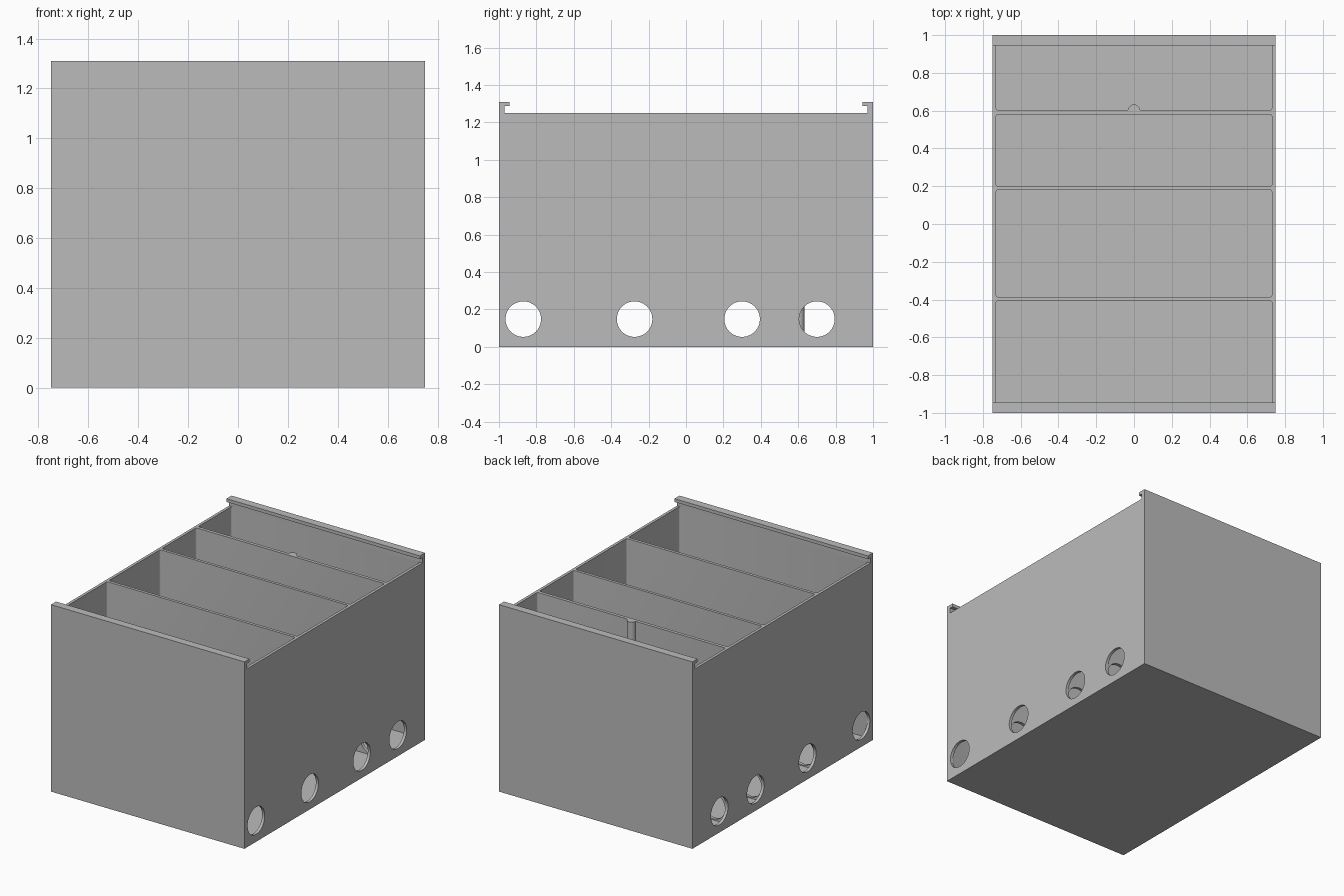
import bpy, bmesh, math
from mathutils import Matrix, Vector

old = bpy.data.objects.get("Cube")
if old:
    bpy.data.objects.remove(old, do_unlink=True)

# Single plain grey material
GREY = (0.5, 0.5, 0.5, 1.0)
grey = bpy.data.materials.new("plain grey")
grey.use_nodes = True
grey.diffuse_color = GREY
grey.node_tree.nodes["Principled BSDF"].inputs["Base Color"].default_value = GREY

W, D = 0.75, 1.0            # half width, half depth
BODY, TOP = 1.25, 1.31      # body height, rail height
WALL, END, FLOOR = 0.02, 0.03, 0.02
DIVIDERS = [(-0.407, -0.386), (0.18, 0.20), (0.58, 0.603)]
HOLES = [-0.87, -0.275, 0.30, 0.70]


def finish(name, bm):
    bmesh.ops.recalc_face_normals(bm, faces=bm.faces[:])
    mesh = bpy.data.meshes.new(name)
    bm.to_mesh(mesh)
    bm.free()
    mesh.materials.append(grey)
    ob = bpy.data.objects.new(name, mesh)
    bpy.context.collection.objects.link(ob)
    return ob


def box(name, lo, hi, corner=0.0):
    lo, hi = Vector(lo), Vector(hi)
    bm = bmesh.new()
    bmesh.ops.create_cube(bm, size=1)
    bmesh.ops.scale(bm, vec=hi - lo, verts=bm.verts)
    bmesh.ops.translate(bm, vec=(lo + hi) / 2, verts=bm.verts)
    if corner:
        upright = [e for e in bm.edges
                   if abs(e.verts[0].co.z - e.verts[1].co.z) > 0.1]
        bmesh.ops.bevel(bm, geom=upright, offset=corner, segments=3,
                        profile=0.5, affect='EDGES')
    return finish(name, bm)


def cylinder(name, centre, radius, length, axis):
    turn = Matrix.Rotation(math.pi / 2, 4, 'Y' if axis == 'X' else 'X')
    bm = bmesh.new()
    bmesh.ops.create_cone(bm, cap_ends=True, segments=48, radius1=radius,
                          radius2=radius, depth=length,
                          matrix=Matrix.Translation(centre) @ turn)
    return finish(name, bm)


def extrude(name, points, direction):
    bm = bmesh.new()
    face = bm.faces.new([bm.verts.new(p) for p in points])
    out = bmesh.ops.extrude_face_region(bm, geom=[face])["geom"]
    verts = [g for g in out if isinstance(g, bmesh.types.BMVert)]
    bmesh.ops.translate(bm, vec=direction, verts=verts)
    return finish(name, bm)


def cut(target, cutter):
    cutter.hide_render = True
    mod = target.modifiers.new("cut", 'BOOLEAN')
    mod.operation, mod.solver, mod.object = 'DIFFERENCE', 'EXACT', cutter
    bpy.context.view_layer.objects.active = target
    bpy.ops.object.modifier_apply(modifier=mod.name)
    bpy.data.objects.remove(cutter, do_unlink=True)


# Box body with four open compartments
body = box("box_body", (-W, -D, 0), (W, D, BODY))
starts = [-D + END] + [d[1] for d in DIVIDERS]
ends = [d[0] for d in DIVIDERS] + [D - END]
for y0, y1 in zip(starts, ends):
    cut(body, box("pocket", (-W + WALL, y0, FLOOR),
                  (W - WALL, y1, BODY + 0.2), 0.01))

# Round holes through both side walls
for y in HOLES:
    for side in (-1, 1):
        cut(body, cylinder("side_hole", (side * W, y, 0.148), 0.095, 0.1, 'X'))

# Round passages through the dividers beside each side wall
for y0, y1 in DIVIDERS:
    for side in (-1, 1):
        cut(body, cylinder("passage", (side * 0.632, (y0 + y1) / 2, 0.12),
                           0.093, 0.08, 'Y'))

# Hooked rails for a sliding lid, front and back
LIP = 1.287
for name, s in (("front_rail", -1), ("back_rail", 1)):
    profile = [(D, BODY), (D, TOP), (0.944, TOP), (0.944, LIP),
               (D - END, LIP), (D - END, BODY)]
    extrude(name, [(-W, s * y, z) for y, z in profile], (2 * W, 0, 0))

# Half-round rib on the rear divider
R = 0.031
arc = [math.pi * i / 16 for i in range(17)]
extrude("divider_rib", [(R * math.cos(a), 0.602 + R * math.sin(a), FLOOR)
                        for a in arc], (0, 0, BODY - FLOOR))

# Smooth the round surfaces, keep the edges sharp
bpy.ops.object.select_all(action='DESELECT')
for name in ("box_body", "divider_rib"):
    ob = bpy.data.objects[name]
    ob.select_set(True)
    bpy.context.view_layer.objects.active = ob
bpy.ops.object.shade_smooth_by_angle(angle=math.radians(32))
